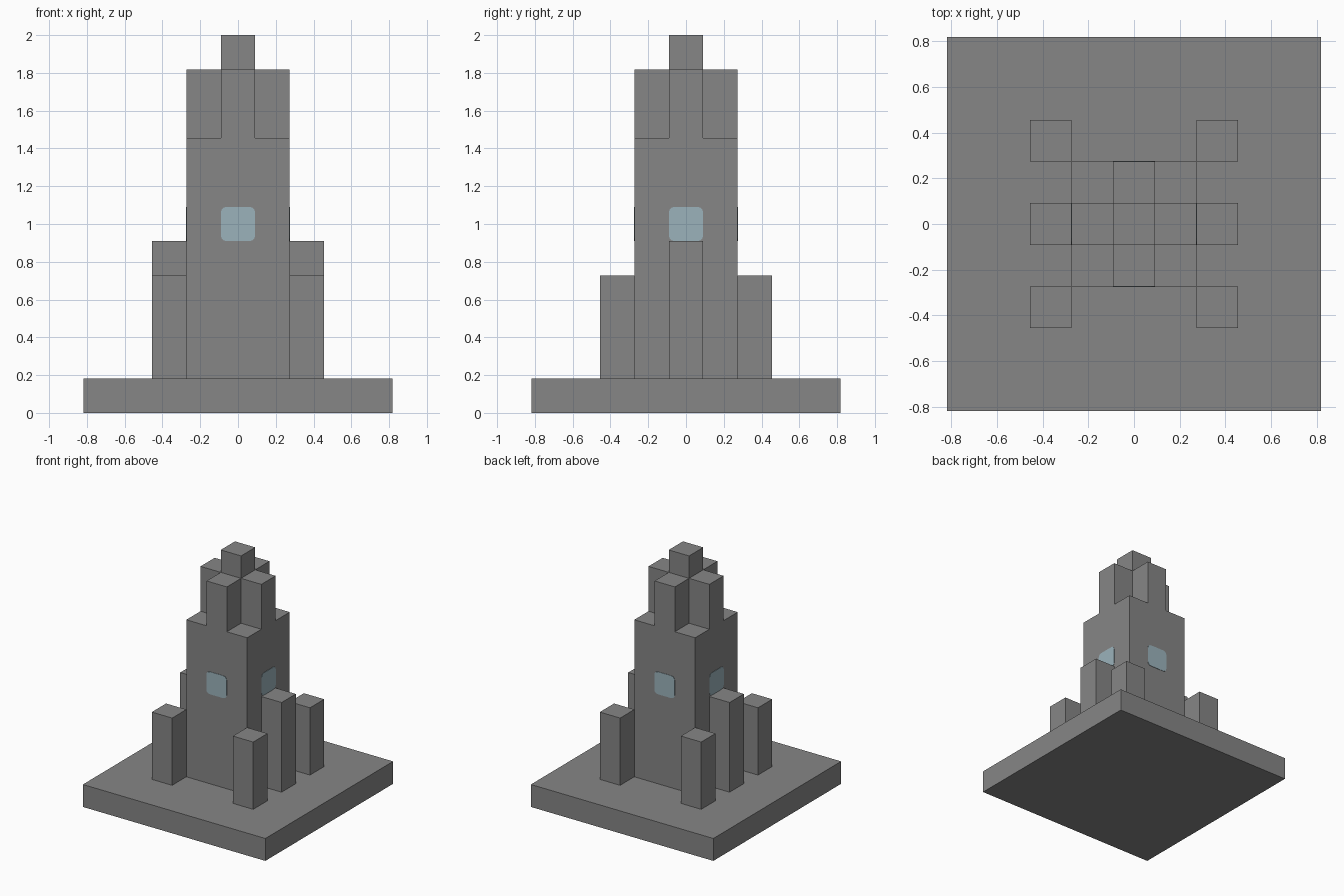
import bpy
import bmesh
from math import cos, sin, pi
from mathutils import Matrix

if "Cube" in bpy.data.objects:
    bpy.data.objects.remove(bpy.data.objects["Cube"])

U = 2 / 11  # one block


def material(name, color):
    m = bpy.data.materials.new(name)
    m.use_nodes = True
    m.diffuse_color = color
    m.node_tree.nodes["Principled BSDF"].inputs["Base Color"].default_value = color
    return m


stone = material("grey_stone", (0.24, 0.24, 0.24, 1))
glass = material("pale_blue_glass", (0.33, 0.45, 0.50, 1))


def prism(name, outline, bottom, top, mat, matrix=Matrix()):
    """Extrude a flat outline from bottom to top."""
    bm = bmesh.new()
    face = bm.faces.new([bm.verts.new((x, y, bottom)) for x, y in outline])
    result = bmesh.ops.extrude_face_region(bm, geom=[face])
    verts = [v for v in result["geom"] if isinstance(v, bmesh.types.BMVert)]
    bmesh.ops.translate(bm, vec=(0, 0, top - bottom), verts=verts)
    bmesh.ops.recalc_face_normals(bm, faces=bm.faces)
    bm.transform(matrix)
    mesh = bpy.data.meshes.new(name)
    bm.to_mesh(mesh)
    bm.free()
    mesh.materials.append(mat)
    obj = bpy.data.objects.new(name, mesh)
    bpy.context.collection.objects.link(obj)
    return obj


def block(name, x, y, width, bottom, top):
    """Square column, measured in blocks."""
    h = width / 2
    outline = [((x + a * h) * U, (y + b * h) * U)
               for a, b in ((-1, -1), (1, -1), (1, 1), (-1, 1))]
    return prism(name, outline, bottom * U, top * U, stone)


# Base slab, main tower and pinnacle
block("base_slab", 0, 0, 9, 0, 1)
block("tower", 0, 0, 3, 1, 8)
block("pinnacle", 0, 0, 1, 10, 11)

# Cross-shaped crown: one corner of the plus, turned four times
cross = []
for i in range(4):
    c, s = round(cos(i * pi / 2)), round(sin(i * pi / 2))
    for x, y in ((1.5, -0.5), (1.5, 0.5), (0.5, 0.5)):
        cross.append(((x * c - y * s) * U, (x * s + y * c) * U))
prism("cross_crown", cross, 8 * U, 10 * U, stone)

# Corner posts and the taller side posts
for side, x in (("left", 2), ("right", -2)):
    block(side + "_side_post", x, 0, 1, 1, 5)
    for end, y in (("front", -2), ("back", 2)):
        block(f"{end}_{side}_corner_post", x, y, 1, 1, 4)

# Rounded windows on all four walls
radius = 0.03
inner = U / 2 - radius
rounded = []
for i, (a, b) in enumerate(((1, 1), (-1, 1), (-1, -1), (1, -1))):
    for k in range(4):
        t = i * pi / 2 + k * pi / 6
        rounded.append((a * inner + radius * cos(t), b * inner + radius * sin(t)))
for i, wall in enumerate(("front", "left", "back", "right")):
    place = (Matrix.Rotation(i * pi / 2, 4, "Z")
             @ Matrix.Translation((0, -1.5 * U, 5.5 * U))
             @ Matrix.Rotation(pi / 2, 4, "X"))
    prism(wall + "_window", rounded, -0.001, 0.003, glass, place)
